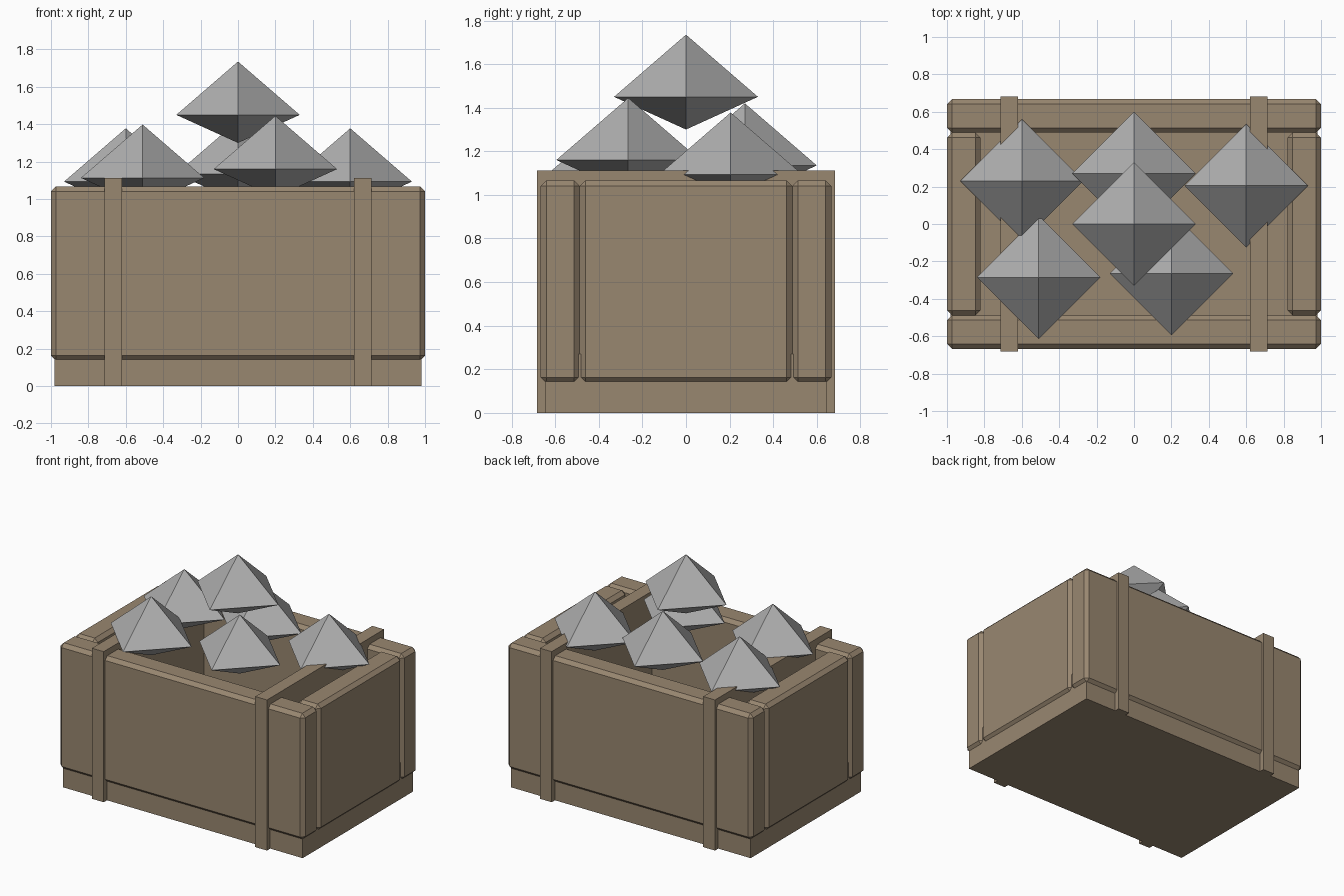
import bpy
import bmesh
from mathutils import Matrix, Vector

cube = bpy.data.objects.get("Cube")
if cube:
    bpy.data.objects.remove(cube, do_unlink=True)


def make_material(name, rgb):
    mat = bpy.data.materials.new(name)
    mat.use_nodes = True
    colour = (*rgb, 1.0)
    mat.diffuse_color = colour
    mat.node_tree.nodes["Principled BSDF"].inputs["Base Color"].default_value = colour
    return mat


wood = make_material("brown wood", (0.318, 0.242, 0.163))
stone = make_material("grey stone", (0.43, 0.43, 0.43))


def finish(name, bm, mat):
    mesh = bpy.data.meshes.new(name)
    bm.to_mesh(mesh)
    bm.free()
    mesh.materials.append(mat)
    obj = bpy.data.objects.new(name, mesh)
    bpy.context.collection.objects.link(obj)
    return obj


def box(name, low, high, bevel=0.0):
    low, high = Vector(low), Vector(high)
    bm = bmesh.new()
    bmesh.ops.create_cube(bm, size=1.0, matrix=Matrix.Translation((low + high) / 2)
                          @ Matrix.Diagonal((*(high - low), 1.0)))
    if bevel:
        bmesh.ops.bevel(bm, geom=bm.edges[:], offset=bevel, segments=1,
                        affect='EDGES', profile=0.5)
    return finish(name, bm, wood)


def gem(name, x, y, z):
    # Square double pyramid, tall above its girdle and shallow below
    bm = bmesh.new()
    r = 0.33
    ring = [bm.verts.new((x + dx * r, y + dy * r, z))
            for dx, dy in ((1, 0), (0, 1), (-1, 0), (0, -1))]
    top = bm.verts.new((x, y, z + 0.285))
    bottom = bm.verts.new((x, y, z - 0.15))
    for a, b in zip(ring, ring[1:] + ring[:1]):
        bm.faces.new((a, b, top))
        bm.faces.new((b, a, bottom))
    return finish(name, bm, stone)


# Crate floor
box("crate_base", (-0.98, -0.645, 0), (0.98, 0.645, 0.27))

# Bevelled wall panels
Z0, Z1, BEVEL = 0.137, 1.067, 0.026
box("front_panel", (-1, -0.667, Z0), (1, -0.488, Z1), BEVEL)
box("back_panel", (-1, 0.488, Z0), (1, 0.667, Z1), BEVEL)
box("right_panel", (-1, -0.488, Z0), (-0.822, 0.488, Z1), BEVEL)
box("left_panel", (0.822, -0.488, Z0), (1, 0.488, Z1), BEVEL)

# Cross boards running through the crate
for name, x in (("right_cross_board", -0.667), ("left_cross_board", 0.667)):
    box(name, (x - 0.048, -0.683, 0), (x + 0.048, 0.683, 1.112))

# Pile of stones
stones = [(0, 0, 1.45), (-0.6, 0.23, 1.093), (0.6, 0.205, 1.093),
          (0, 0.27, 1.135), (-0.51, -0.285, 1.113), (0.2, -0.265, 1.16)]
for i, place in enumerate(stones, 1):
    gem(f"stone_{i}", *place)
